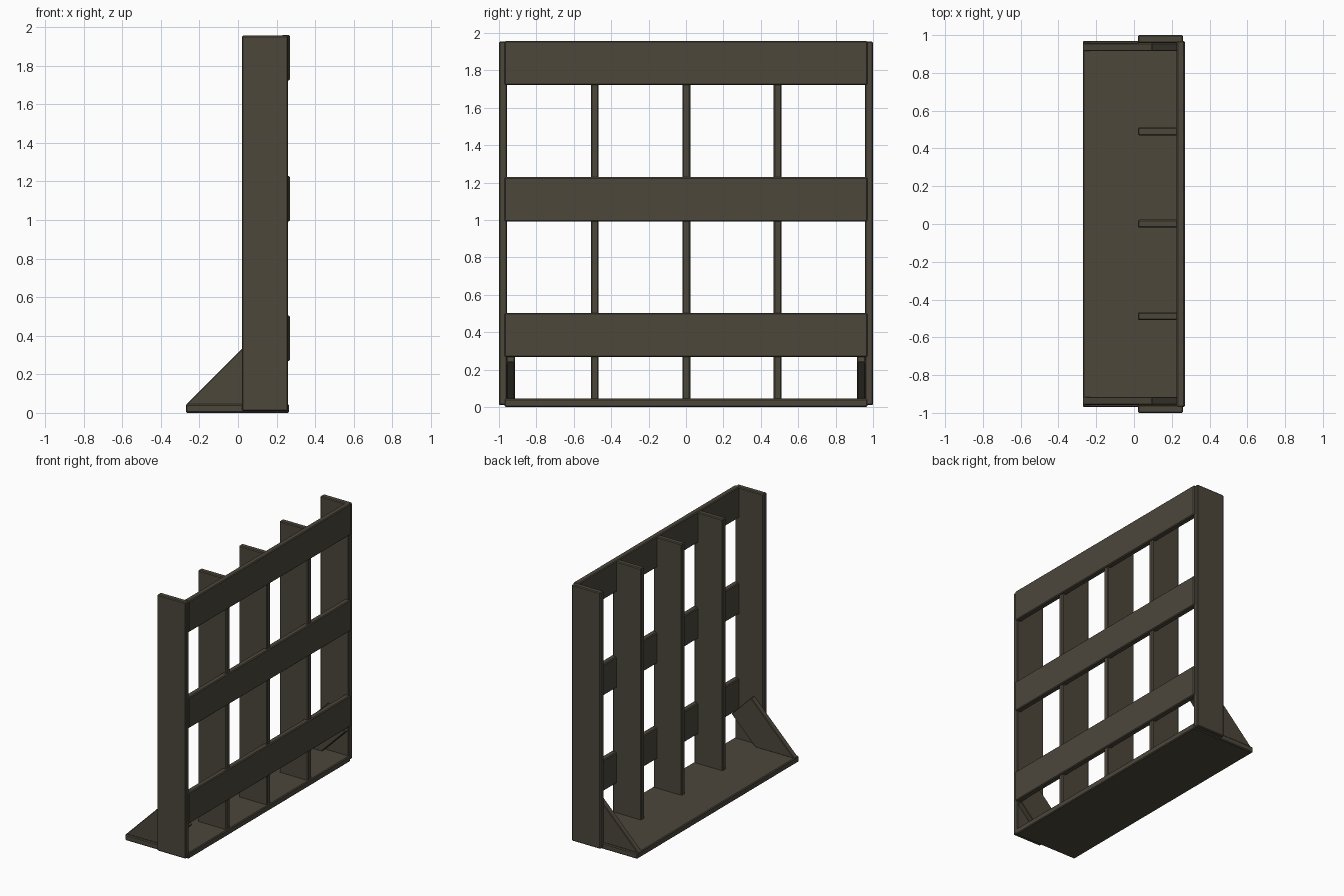
import bpy, bmesh
from mathutils import Vector

if "Cube" in bpy.data.objects:
    bpy.data.objects.remove(bpy.data.objects["Cube"])

wood = bpy.data.materials.new("dark weathered wood")
wood.diffuse_color = (0.072, 0.063, 0.044, 1)
wood.use_nodes = True
wood.node_tree.nodes["Principled BSDF"].inputs["Base Color"].default_value = wood.diffuse_color


def finish(name, bm, bevel=0.006):
    """Turn a bmesh into a wooden object with slightly eased edges."""
    bmesh.ops.recalc_face_normals(bm, faces=bm.faces)
    me = bpy.data.meshes.new(name)
    bm.to_mesh(me)
    bm.free()
    me.materials.append(wood)
    ob = bpy.data.objects.new(name, me)
    bpy.context.collection.objects.link(ob)
    mod = ob.modifiers.new("eased edges", 'BEVEL')
    mod.width = bevel
    mod.segments = 1
    return ob


def board(name, x, y, z):
    """Straight board given as (min, max) on each axis."""
    bm = bmesh.new()
    bmesh.ops.create_cube(bm, size=1)
    for v in bm.verts:
        v.co = Vector([(r[0] + r[1]) / 2 + c * (r[1] - r[0])
                       for r, c in zip((x, y, z), v.co)])
    return finish(name, bm)


def profile_board(name, points, y):
    """Board from an x-z outline extruded along y."""
    bm = bmesh.new()
    face = bm.faces.new([bm.verts.new((px, y[0], pz)) for px, pz in points])
    ext = bmesh.ops.extrude_face_region(bm, geom=[face])
    for v in ext["geom"]:
        if isinstance(v, bmesh.types.BMVert):
            v.co.y = y[1]
    return finish(name, bm, 0.004)


# base plank
board("base", (-0.27, 0.265), (-0.97, 0.97), (0.0, 0.045))

# inner uprights standing on the base
for i, yc in enumerate((-0.488, 0.002, 0.49)):
    board(f"inner_upright_{i + 1}", (0.02, 0.258), (yc - 0.021, yc + 0.021), (0.03, 1.952))

# three horizontal rails on the +x face
for i, z0 in enumerate((0.268, 0.993, 1.722)):
    board(f"rail_{i + 1}", (0.226, 0.269), (-0.97, 0.97), (z0, z0 + 0.236))

# outer uprights and diagonal braces, mirrored on both ends
brace = [(-0.27, 0.042), (0.095, 0.407), (0.26, 0.242), (0.06, 0.042)]
for side, s in (("left", -1), ("right", 1)):
    board(f"outer_upright_{side}", (0.02, 0.26),
          tuple(sorted((s * 0.957, s * 1.0))), (0.01, 1.955))
    profile_board(f"brace_{side}", brace, tuple(sorted((s * 0.915, s * 0.958))))
